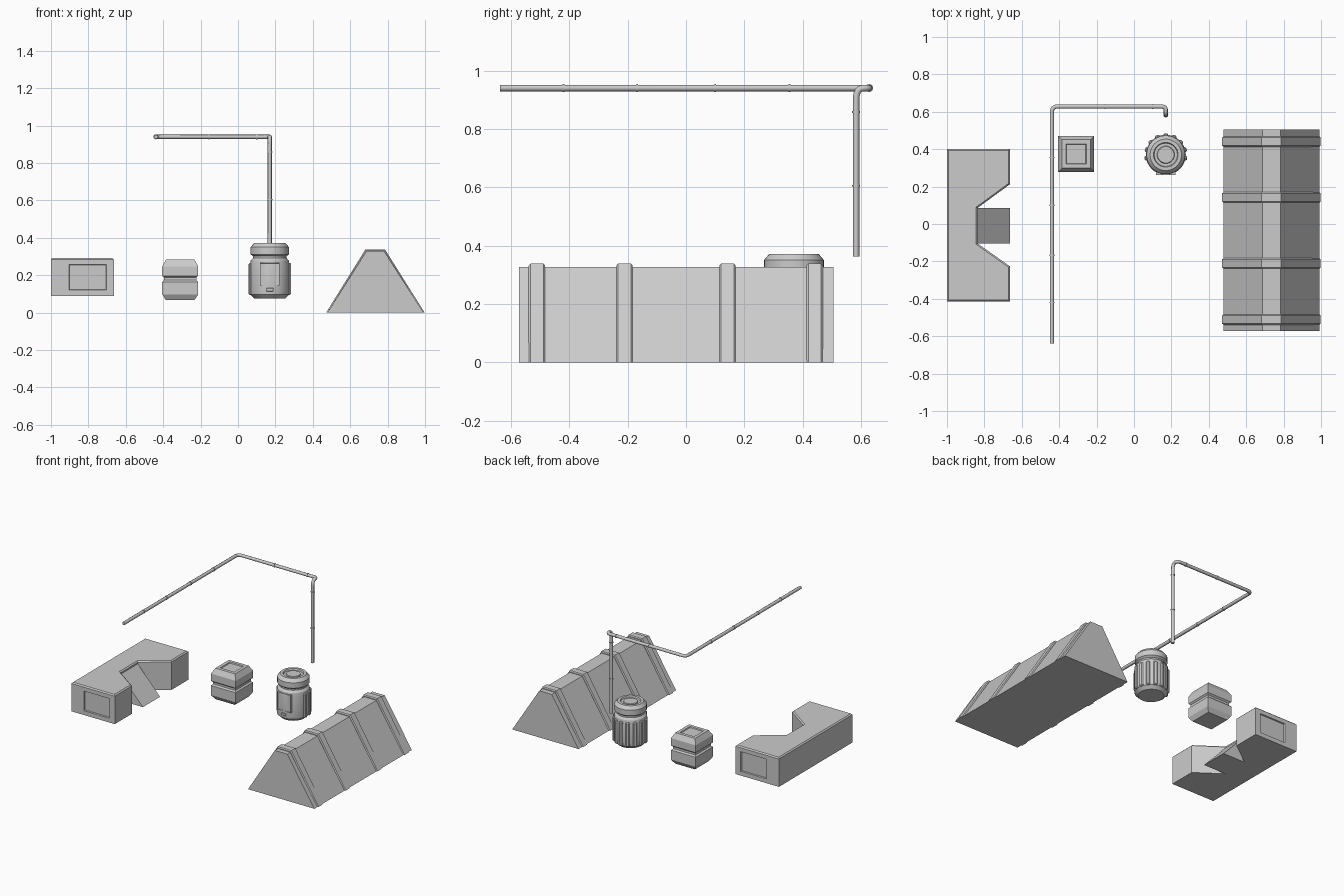
import bpy, bmesh
from math import sin, cos, pi, radians, sqrt
from mathutils import Vector, Matrix

if "Cube" in bpy.data.objects:
    bpy.data.objects.remove(bpy.data.objects["Cube"])


def finish(name, bm, smooth=None):
    bmesh.ops.recalc_face_normals(bm, faces=bm.faces[:])
    me = bpy.data.meshes.new(name)
    bm.to_mesh(me)
    bm.free()
    ob = bpy.data.objects.new(name, me)
    bpy.context.collection.objects.link(ob)
    if smooth:
        bpy.ops.object.select_all(action='DESELECT')
        ob.select_set(True)
        bpy.context.view_layer.objects.active = ob
        bpy.ops.object.shade_smooth_by_angle(angle=radians(smooth))
    return ob


def prism(pts, offset):
    """Solid from a planar polygon swept along an offset."""
    bm = bmesh.new()
    f = bm.faces.new([bm.verts.new(p) for p in pts])
    r = bmesh.ops.extrude_face_region(bm, geom=[f], use_keep_orig=True)
    bmesh.ops.translate(bm, vec=offset, verts=[v for v in r['geom'] if isinstance(v, bmesh.types.BMVert)])
    bmesh.ops.recalc_face_normals(bm, faces=bm.faces[:])
    return bm


def lathe(profile, seg, centre, turn=0.0):
    """Closed stack of rings from (radius, z) pairs."""
    bm = bmesh.new()
    rings = [[bm.verts.new((centre[0] + r * cos(turn + 2 * pi * i / seg),
                            centre[1] + r * sin(turn + 2 * pi * i / seg), z))
              for i in range(seg)] for r, z in profile]
    for a, b in zip(rings, rings[1:]):
        for i in range(seg):
            j = (i + 1) % seg
            bm.faces.new((a[i], a[j], b[j], b[i]))
    bm.faces.new(rings[0])
    bm.faces.new(rings[-1])
    return bm


def box(centre, size, turn=0.0, bevel=0.0):
    bm = bmesh.new()
    bmesh.ops.create_cube(bm, size=1, matrix=Matrix.Translation(centre) @ Matrix.Rotation(turn, 4, 'Z')
                          @ Matrix.Diagonal((*size, 1)))
    if bevel:
        bmesh.ops.bevel(bm, geom=bm.edges[:], offset=bevel, segments=1, affect='EDGES')
    return bm


# Long trapezoid shelter with four raised hoops
body = [(0.478, 0), (0.686, 0.327), (0.782, 0.327), (0.992, 0)]
hoop = [(0.471, 0), (0.681, 0.338), (0.786, 0.338), (0.998, 0)]
finish("shelter_body", prism([(x, -0.572, z) for x, z in body], (0, 1.078, 0)))
for i, y in enumerate((-0.511, -0.211, 0.142, 0.441)):
    bm = prism([(x, y - 0.028, z) for x, z in hoop], (0, 0.056, 0))
    top = [e for e in bm.edges if max(v.co.z for v in e.verts) > 0.1
           and abs(e.verts[0].co.y - e.verts[1].co.y) < 1e-4]
    bmesh.ops.bevel(bm, geom=top, offset=0.006, segments=1, affect='EDGES')
    finish(f"shelter_hoop_{i + 1}", bm)

# C-shaped counter with chamfered top and recessed end panels
outline = [(-1, -0.415), (-0.664, -0.415), (-0.664, -0.226), (-0.836, -0.104),
           (-0.836, 0.086), (-0.664, 0.212), (-0.664, 0.4), (-1, 0.4)]
bm = prism([(x, y, 0.09) for x, y in outline], (0, 0, 0.203))
rim = [e for e in bm.edges if all(v.co.z > 0.29 for v in e.verts)]
bmesh.ops.bevel(bm, geom=rim, offset=0.008, segments=1, affect='EDGES')
bm.normal_update()
for f in [f for f in bm.faces if abs(f.normal.y) > 0.99]:
    bmesh.ops.inset_individual(bm, faces=[f], thickness=0.03)
    c = f.calc_center_median()
    for v in f.verts:
        v.co.x = -0.904 if v.co.x < c.x else -0.704
        v.co.z = 0.12 if v.co.z < c.z else 0.257
    bmesh.ops.inset_individual(bm, faces=[f], thickness=0.004, depth=-0.008)
finish("counter", bm)
finish("counter_ramp", prism([(-0.84, -0.104, 0.09), (-0.664, -0.104, 0.09), (-0.836, -0.104, 0.275),
                              (-0.84, -0.104, 0.275)], (0, 0.19, 0)))

# Square crate: chamfered ends, waist groove, recessed lid
crate = [(0.077, 0.068), (0.096, 0.098), (0.096, 0.165), (0.086, 0.174), (0.086, 0.188), (0.096, 0.197),
         (0.096, 0.248), (0.076, 0.284), (0.054, 0.284), (0.051, 0.277)]
finish("crate", lathe([(r * sqrt(2), z) for r, z in crate], 4, (-0.309, 0.375), pi / 4))

# Round canister: body, neck groove, cap with stepped recess
cx, cy = 0.17, 0.37
can = [(0.082, 0.075), (0.104, 0.096), (0.107, 0.12), (0.107, 0.25), (0.102, 0.278), (0.09, 0.292),
       (0.09, 0.302), (0.103, 0.312), (0.103, 0.35), (0.084, 0.372), (0.066, 0.372), (0.062, 0.362),
       (0.047, 0.362), (0.044, 0.368)]
finish("canister", lathe(can, 32, (cx, cy)), 30)
for i in range(9):
    a = radians(-10 + 25 * i)
    p = (cx + 0.1 * cos(a), cy + 0.1 * sin(a), 0.18)
    finish(f"canister_rib_{i + 1}", box(p, (0.03, 0.026, 0.17), a, 0.006))

# Canister front panel and small tab under it
bm = box((cx, cy - 0.09, 0.206), (0.106, 0.034, 0.124))
bm.normal_update()
front = [f for f in bm.faces if f.normal.y < -0.9]
bmesh.ops.inset_individual(bm, faces=front, thickness=0.005)
bmesh.ops.inset_individual(bm, faces=front, thickness=0.001, depth=-0.004)
finish("canister_panel", bm)
finish("canister_tab", box((cx, cy - 0.1, 0.123), (0.04, 0.018, 0.018), 0, 0.003))

# Overhead pipe with rounded corners
path = [Vector(p) for p in ((-0.439, -0.638, 0.94), (-0.439, 0.628, 0.94), (0.17, 0.628, 0.94),
                            (0.17, 0.583, 0.94), (0.17, 0.583, 0.363))]
cuts = [None, (0.03, 0.03), (0.025, 0.018), (0.026, 0.04)]
pts = [path[0]]
for k in range(1, 4):
    p = path[k]
    a = p + (path[k - 1] - p).normalized() * cuts[k][0]
    b = p + (path[k + 1] - p).normalized() * cuts[k][1]
    for t in (i / 6 for i in range(7)):
        pts.append(a * (1 - t) ** 2 + p * 2 * t * (1 - t) + b * t * t)
pts.append(path[4])
cu = bpy.data.curves.new("pipe", 'CURVE')
cu.dimensions = '3D'
cu.bevel_depth = 0.0112
cu.bevel_resolution = 2
cu.use_fill_caps = True
sp = cu.splines.new('POLY')
sp.points.add(len(pts) - 1)
for q, p in zip(sp.points, pts):
    q.co = (*p, 1)
pipe = bpy.data.objects.new("pipe", cu)
bpy.context.collection.objects.link(pipe)
bpy.ops.object.select_all(action='DESELECT')
pipe.select_set(True)
bpy.context.view_layer.objects.active = pipe
bpy.ops.object.convert(target='MESH')
bpy.ops.object.shade_smooth_by_angle(angle=radians(50))

# Pipe joint collars
joints = [((-0.439, y, 0.94), 'X') for y in (-0.42, -0.167, 0.1, 0.355)]
joints += [((x, 0.628, 0.94), 'Y') for x in (-0.155, 0.1)]
joints += [((0.17, 0.583, z), 'Z') for z in (0.858, 0.605)]
for i, (p, axis) in enumerate(joints):
    bm = bmesh.new()
    bmesh.ops.create_cone(bm, cap_ends=True, segments=12, radius1=0.0135, radius2=0.0135, depth=0.006,
                          matrix=Matrix.Translation(p) @ Matrix.Rotation(pi / 2, 4, axis))
    finish(f"pipe_joint_{i + 1}", bm, 50)
